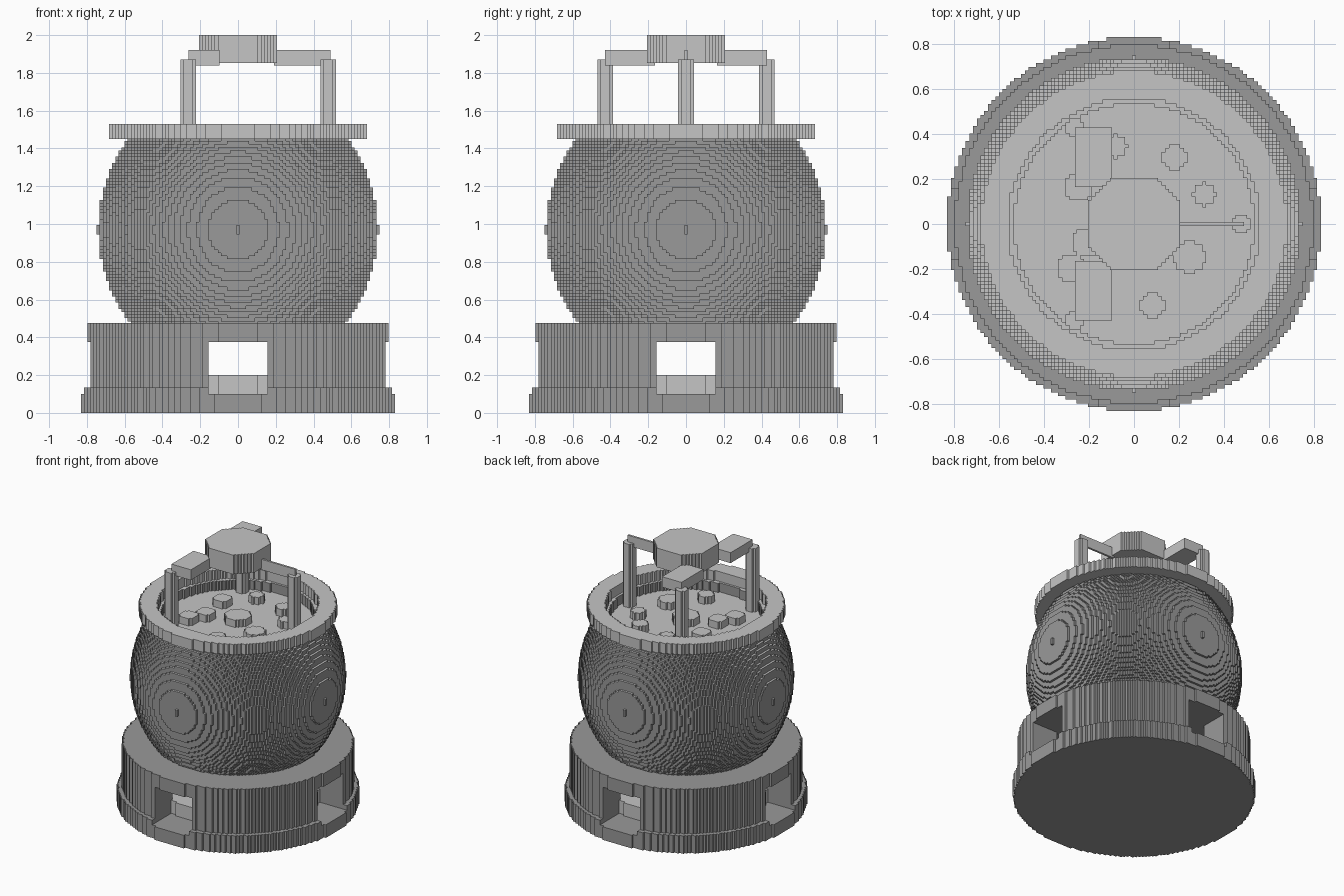
import bpy
import bmesh
from math import hypot

if "Cube" in bpy.data.objects:
    bpy.data.objects.remove(bpy.data.objects["Cube"])

U = 0.01645  # width of one cell


def material(name, value):
    mat = bpy.data.materials.new(name)
    mat.use_nodes = True
    colour = (value, value, value, 1.0)
    mat.diffuse_color = colour
    mat.node_tree.nodes["Principled BSDF"].inputs["Base Color"].default_value = colour
    return mat


DARK = material("dark grey", 0.32)
LIGHT = material("light grey", 0.56)


def blocks(name, levels, inside, reach, mats, centre=(0, 0)):
    """Outer skin of the cells for which inside(i, j, layer) is true.
    levels holds the z limits of the layers."""
    cx, cy = round(centre[0] / U), round(centre[1] / U)
    span = range(-reach, reach + 1)
    cells = {(i, j, k) for k in range(len(levels) - 1)
             for i in span for j in span if inside(i, j, k)}
    bm = bmesh.new()
    corners = {}

    def corner(p):
        if p not in corners:
            corners[p] = bm.verts.new(((p[0] + cx - 0.5) * U,
                                       (p[1] + cy - 0.5) * U, levels[p[2]]))
        return corners[p]

    for cell in cells:
        for axis in range(3):
            for side in (0, 1):
                near = list(cell)
                near[axis] += 2 * side - 1
                if tuple(near) in cells:
                    continue
                quad = []
                for a, b in ((0, 0), (1, 0), (1, 1), (0, 1)):
                    p = list(cell)
                    p[axis] += side
                    p[(axis + 1) % 3] += a
                    p[(axis + 2) % 3] += b
                    quad.append(corner(tuple(p)))
                face = bm.faces.new(quad if side else quad[::-1])
                # Upward faces take the last material
                if axis == 2 and side:
                    face.material_index = len(mats) - 1
    mesh = bpy.data.meshes.new(name)
    bm.to_mesh(mesh)
    bm.free()
    for mat in mats:
        mesh.materials.append(mat)
    obj = bpy.data.objects.new(name, mesh)
    bpy.context.collection.objects.link(obj)
    return obj


def disc(name, radius, low, high, mats, centre=(0, 0), hole=0.0):
    reach = int(radius) + 1
    return blocks(name, [low, high],
                  lambda i, j, k: hole <= hypot(i, j) <= radius,
                  reach, mats, centre)


def box(name, x0, x1, y0, y1, z0, z1, mat):
    bm = bmesh.new()
    bmesh.ops.create_cube(bm, size=1)
    for v in bm.verts:
        v.co = (x1 if v.co.x > 0 else x0,
                y1 if v.co.y > 0 else y0,
                z1 if v.co.z > 0 else z0)
    mesh = bpy.data.meshes.new(name)
    bm.to_mesh(mesh)
    bm.free()
    mesh.materials.append(mat)
    bpy.context.collection.objects.link(bpy.data.objects.new(name, mesh))


def wall(i, j):
    """Ring wall with four openings."""
    return hypot(i, j) > 36 and min(abs(i), abs(j)) > 9


# Fire base with openings on four sides
blocks("base_ring", [0, 0.1, 0.135],
       lambda i, j, k: hypot(i, j) <= 50.5 and (k == 0 or wall(i, j)), 51, [DARK])
blocks("hearth_wall", [0.135, 0.375, 0.475],
       lambda i, j, k: hypot(i, j) <= 48.5 and (k == 1 or wall(i, j)), 49, [DARK])
disc("ember_bed", 36.5, 0.1, 0.2, [LIGHT])

# Round pot, open at the top
MID, LOW, HIGH, DEPTH = 0.97, -30, 29, 47
pot_levels = [MID + (k - 0.5) * U for k in range(LOW, HIGH + 2)]


def in_pot(i, j, layer):
    k = layer + LOW
    if k > 23 and hypot(i, j) < 32.5:
        return False
    return (i * i + j * j) / 45 ** 2 + (k / DEPTH) ** 2 <= 1.00046


blocks("pot_body", pot_levels, in_pot, 46, [DARK, LIGHT])
disc("pot_rim", 41.4, 1.45, 1.53, [LIGHT], hole=34)

# Contents with round lumps
disc("liquid", 33, 1.33, 1.385, [LIGHT])
lumps = [(0, 0, 0.09), (0.18, 0.29, 0.055), (0.32, 0.13, 0.05),
         (0.25, -0.15, 0.07), (0.08, -0.36, 0.058), (-0.08, 0.35, 0.05),
         (-0.24, 0.17, 0.06), (-0.22, -0.09, 0.065), (-0.28, -0.205, 0.065)]
for n, (x, y, r) in enumerate(lumps):
    disc(f"lump_{n + 1}", r / U, 1.385, 1.44, [LIGHT], (x, y))

# Three posts and their arms
for label, spot in (("left", (0.485, 0)), ("back", (-0.255, 0.425)),
                    ("front", (-0.255, -0.425))):
    disc(f"{label}_post", 2.3, 1.38, 1.87, [LIGHT], spot)
box("left_arm", 0.19, 0.49, -0.008, 0.008, 1.84, 1.92, LIGHT)
box("back_arm", -0.262, -0.098, 0.165, 0.43, 1.84, 1.92, LIGHT)
box("front_arm", -0.262, -0.098, -0.43, -0.165, 1.84, 1.92, LIGHT)

# Eight-sided cap
blocks("top_cap", [1.853, 2.0],
       lambda i, j, k: abs(i) + abs(j) <= 18, 12, [LIGHT])
